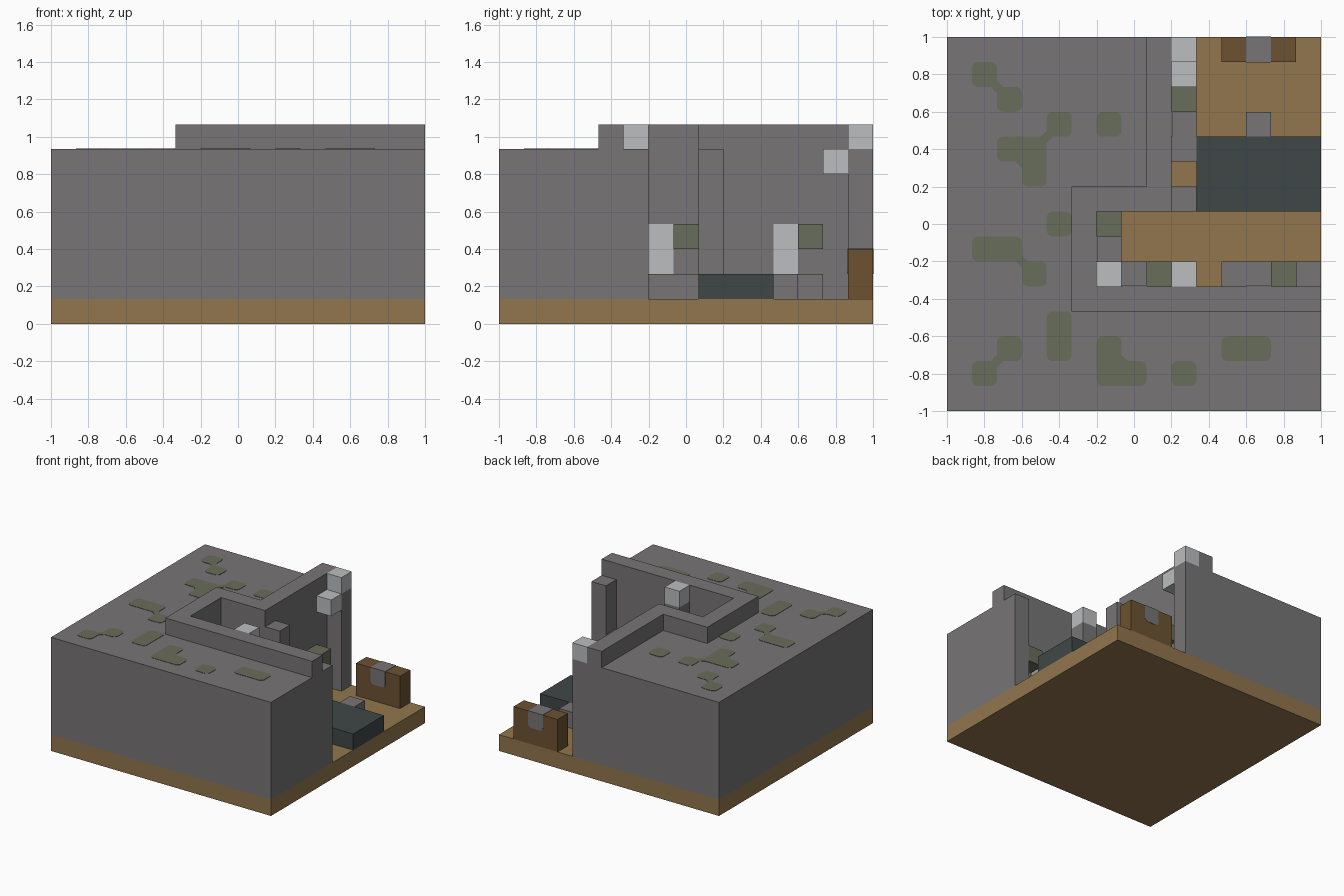
import bpy, bmesh, math
from mathutils import Vector

cube = bpy.data.objects.get("Cube")
if cube:
    bpy.data.objects.remove(cube, do_unlink=True)

U = 2 / 15  # one grid cell


def material(name, r, g, b):
    lin = [((c / 255 + 0.055) / 1.055) ** 2.4 for c in (r, g, b)] + [1]
    m = bpy.data.materials.new(name)
    m.use_nodes = True
    m.diffuse_color = lin
    bsdf = next(n for n in m.node_tree.nodes if n.type == "BSDF_PRINCIPLED")
    bsdf.inputs["Base Color"].default_value = lin
    return m


STONE = material("grey stone", 119, 117, 118)
EARTH = material("tan earth", 146, 118, 77)
WOOD = material("dark wood", 108, 82, 50)
MOSS = material("moss green", 105, 109, 90)
SLATE = material("dark slate", 64, 71, 71)
PALE = material("pale grey", 187, 189, 191)


def finish(bm, name, mat):
    bmesh.ops.recalc_face_normals(bm, faces=bm.faces)
    me = bpy.data.meshes.new(name)
    bm.to_mesh(me)
    bm.free()
    me.materials.append(mat)
    ob = bpy.data.objects.new(name, me)
    bpy.context.collection.objects.link(ob)
    return ob


def spot(i, j, k):
    return Vector((i * U - 1, j * U - 1, k * U))


def add_prism(bm, outline, low, high):
    """Upright prism from an outline in grid cells."""
    face = bm.faces.new([bm.verts.new(spot(i, j, low)) for i, j in outline])
    ext = bmesh.ops.extrude_face_region(bm, geom=[face])
    top = [v for v in ext["geom"] if isinstance(v, bmesh.types.BMVert)]
    bmesh.ops.translate(bm, verts=top, vec=(0, 0, (high - low) * U))


def prism(name, mat, outline, low, high):
    bm = bmesh.new()
    add_prism(bm, outline, low, high)
    return finish(bm, name, mat)


def block(name, mat, i, j, k, wide=1, deep=1, tall=1):
    outline = [(i, j), (i + wide, j), (i + wide, j + deep), (i, j + deep)]
    return prism(name, mat, outline, k, k + tall)


# Ground slab, solid rock mass and the raised rim along the inner edge
block("ground_slab", EARTH, 0, 0, 0, 15, 15)
inner = [(15, 5), (6, 5), (6, 8), (9, 8), (9, 15)]
prism("rock_mass", STONE, [(0, 0), (15, 0)] + inner + [(0, 15)], 1, 7)
prism("raised_rim", STONE, [(5, 4), (15, 4)] + inner + [(8, 15), (8, 9), (5, 9)], 7, 8)

# Pillars
for name, i, j, tall in (("front_end_pillar", 14, 5, 6), ("front_door_pillar", 9, 5, 6),
                         ("back_door_pillar", 9, 8, 6), ("back_end_pillar", 9, 14, 6),
                         ("corner_pillar", 6, 5, 5)):
    block(name, STONE, i, j, 1, tall=tall)

# Pale blocks on and beside the pillars
for name, i, j, k in (("front_door_cap", 9, 5, 7), ("back_end_cap", 9, 14, 7),
                      ("back_bracket", 9, 13, 6), ("corner_cap", 6, 5, 6)):
    block(name, PALE, i, j, k)

# Low stone benches against the walls
block("inner_side_bench", STONE, 6, 6, 1, deep=2)
block("inner_front_bench", STONE, 7, 5, 1, wide=2)
block("outer_front_bench", STONE, 11, 5, 1, wide=3)
block("outer_side_bench", STONE, 9, 10, 1, deep=3)

# Mossy blocks set on the walls
for n, (i, j) in enumerate(((6, 7), (8, 5), (13, 5), (9, 12))):
    block(f"mossy_block_{n + 1}", MOSS, i, j, 3)

# Pale wall panels
THIN = 0.04
block("inner_side_panel", PALE, 6, 6, 2, wide=THIN, tall=2)
block("outer_side_panel", PALE, 9, 11, 2, wide=THIN, tall=2)
block("inner_front_panel", PALE, 7, 5, 2, deep=THIN, tall=2)
block("outer_front_panel", PALE, 12, 5, 2, deep=THIN, tall=2)

# Slate platform with a stone step
block("slate_platform", SLATE, 10, 8, 1, 5, 3)
block("stone_step", STONE, 12, 11, 1)

# Chest with a latch wrapped over the front, top and back
block("chest", WOOD, 11, 14, 1, 3, 1, 2)
latch = block("chest_latch", STONE, 12, 14 - 0.02, 2, 1, 1.04, 1.02)
bm = bmesh.new()
bm.from_mesh(latch.data)
low_edges = [e for e in bm.edges
             if max(v.co.z for v in e.verts) < 2.5 * U
             and abs(e.verts[0].co.y - e.verts[1].co.y) > U / 2]
bmesh.ops.bevel(bm, geom=low_edges, offset=0.03, segments=4, profile=0.5, affect="EDGES")
bm.to_mesh(latch.data)
bm.free()

# Moss patches on the rock top: rows of cells, keyed by row
rows = {13: [1], 12: [2], 11: [4, 6], 10: [2, 3], 9: [3], 7: [4], 6: [1, 2],
        5: [3], 3: [4], 2: [2, 4, 6, 11, 12], 1: [1, 6, 7, 9]}
cells = {(i, j) for j, cols in rows.items() for i in cols}
R = 0.25
bm = bmesh.new()
for i, j in cells:
    outline = []
    for n, (sx, sy) in enumerate(((1, 1), (-1, 1), (-1, -1), (1, -1))):
        cx, cy = i + 0.5 + sx / 2, j + 0.5 + sy / 2
        if cells & {(i + sx, j), (i, j + sy), (i + sx, j + sy)}:
            outline.append((cx, cy))
            continue
        # free corners are rounded
        for s in range(5):
            a = math.pi / 2 * (n + s / 4)
            outline.append((cx - sx * R + R * math.cos(a), cy - sy * R + R * math.sin(a)))
    add_prism(bm, outline, 7, 7.02)
# Small bridges where patches meet at a corner
for i in range(1, 15):
    for j in range(1, 15):
        a, b, c, d = [(i - p, j - q) in cells for p, q in ((1, 1), (0, 0), (1, 0), (0, 1))]
        if (a and b) != (c and d):
            add_prism(bm, [(i + R * x, j + R * y) for x, y in ((1, 0), (0, 1), (-1, 0), (0, -1))], 7, 7.02)
finish(bm, "moss_patches", MOSS)
